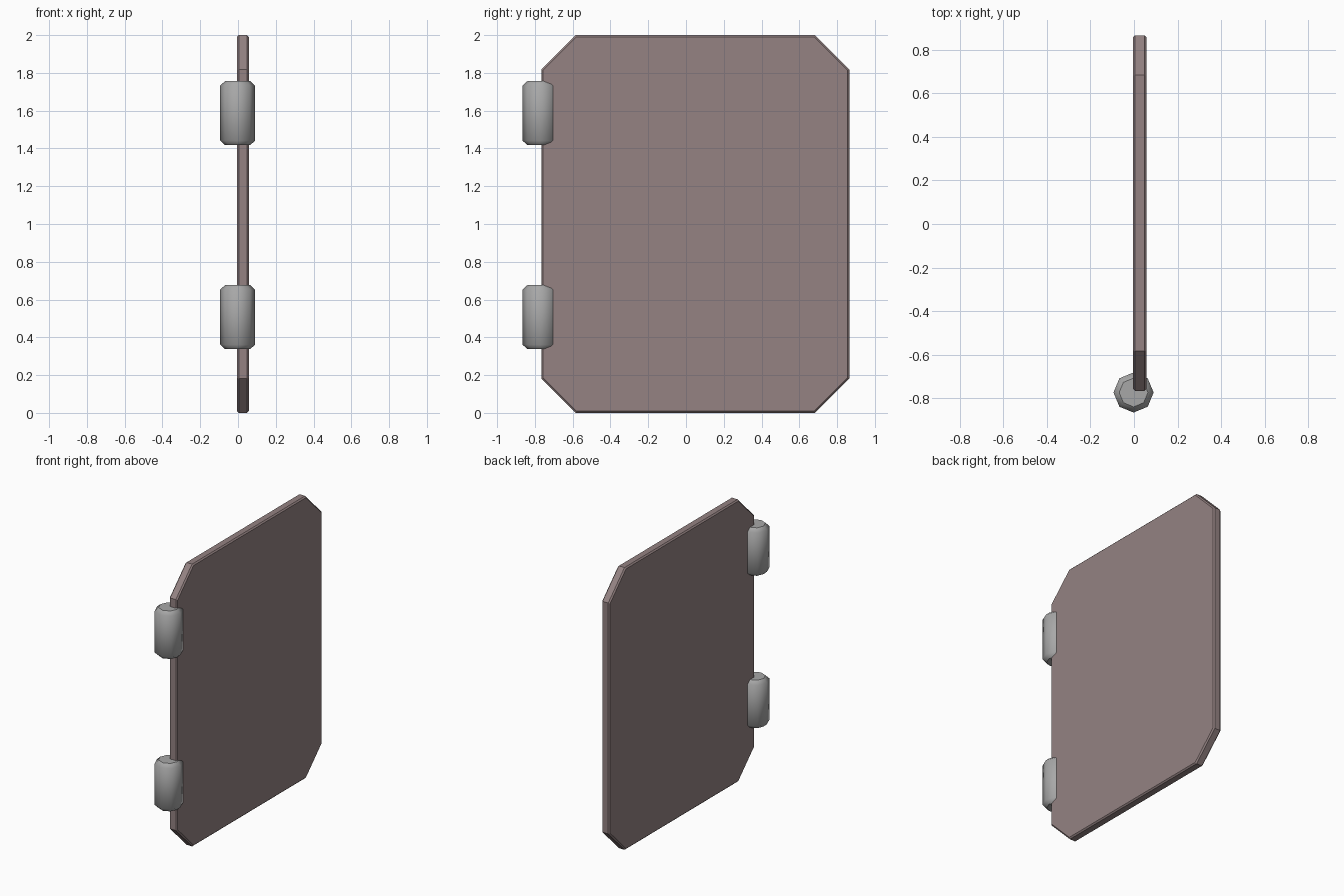
import bpy, bmesh, math

if "Cube" in bpy.data.objects:
    bpy.data.objects.remove(bpy.data.objects["Cube"])


def finish(bm, name, color):
    bmesh.ops.recalc_face_normals(bm, faces=bm.faces)
    mesh = bpy.data.meshes.new(name)
    bm.to_mesh(mesh)
    bm.free()
    obj = bpy.data.objects.new(name, mesh)
    bpy.context.collection.objects.link(obj)
    mat = bpy.data.materials.new(name + "_paint")
    mat.diffuse_color = (*color, 1)
    mat.use_nodes = True
    mat.node_tree.nodes["Principled BSDF"].inputs["Base Color"].default_value = mat.diffuse_color
    mesh.materials.append(mat)
    return obj


def bevel_edges(bm, edges, width):
    bmesh.ops.bevel(bm, geom=edges, offset=width, offset_type='OFFSET',
                    segments=1, affect='EDGES', profile=0.5)


# Door panel: rectangle with clipped corners and a thin chamfered rim
X0, X1, Y0, Y1, Z0, Z1, C = -0.005, 0.057, -0.765, 0.865, 0.0, 2.0, 0.182
outline = [(Y0 + C, Z0), (Y1 - C, Z0), (Y1, Z0 + C), (Y1, Z1 - C),
           (Y1 - C, Z1), (Y0 + C, Z1), (Y0, Z1 - C), (Y0, Z0 + C)]
bm = bmesh.new()
face = bm.faces.new([bm.verts.new((X0, y, z)) for y, z in outline])
ext = bmesh.ops.extrude_face_region(bm, geom=[face], use_keep_orig=True)
for v in ext["geom"]:
    if isinstance(v, bmesh.types.BMVert):
        v.co.x = X1
rim = [e for e in bm.edges if abs(e.verts[0].co.x - e.verts[1].co.x) < 1e-5]
bmesh.ops.recalc_face_normals(bm, faces=bm.faces)
bevel_edges(bm, rim, 0.009)
finish(bm, "door_panel", (0.297, 0.224, 0.224))

# Hinge barrels: eight-sided, chamfered at both ends, smooth sides and sharp flat caps
for name, z in (("lower_hinge", 0.507), ("upper_hinge", 1.587)):
    bm = bmesh.new()
    bmesh.ops.create_cone(bm, cap_ends=True, segments=8, radius1=0.092,
                          radius2=0.092, depth=0.34)
    rings = [e for e in bm.edges if abs(e.verts[0].co.z - e.verts[1].co.z) < 1e-5]
    bevel_edges(bm, rings, 0.024)
    for f in bm.faces:
        f.smooth = len(f.verts) == 4
    for e in bm.edges:
        e.smooth = all(len(f.verts) == 4 for f in e.link_faces)
    hinge = finish(bm, name, (0.39, 0.39, 0.39))
    hinge.location = (-0.002, -0.773, z)
